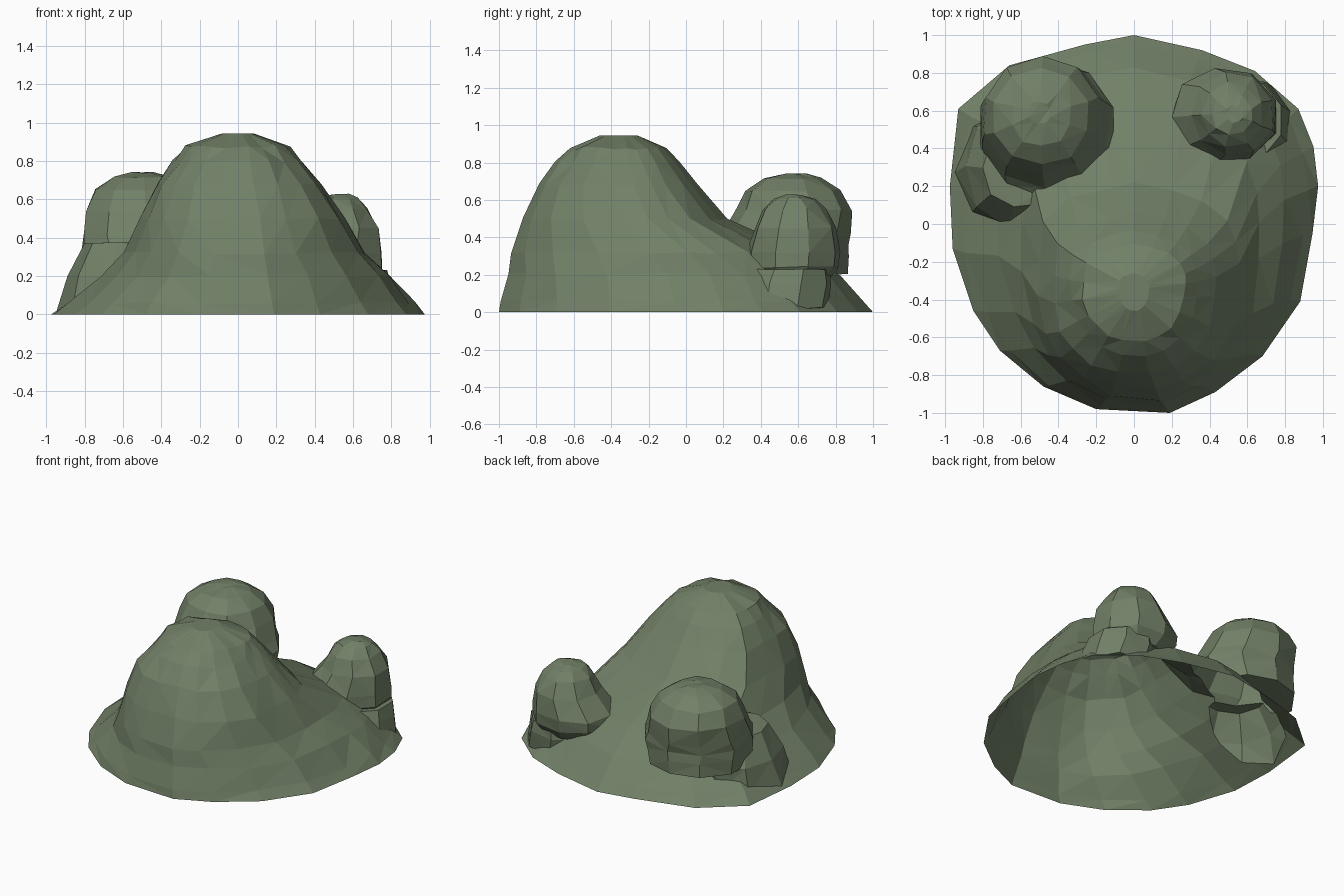
import bpy, bmesh, random
from math import cos, sin, atan2, tau

if "Cube" in bpy.data.objects:
    bpy.data.objects.remove(bpy.data.objects["Cube"])
random.seed(4)

moss = bpy.data.materials.new("moss green")
moss.diffuse_color = (0.165, 0.215, 0.135, 1)
moss.use_nodes = True
moss.node_tree.nodes["Principled BSDF"].inputs["Base Color"].default_value = moss.diffuse_color

# ground outline of the mound, walked clockwise from the back
OUTLINE = [(0, 1), (.36, .92), (.64, .81), (.87, .61), (.95, .41), (.975, .2), (.945, -.05),
           (.88, -.41), (.68, -.7), (.43, -.89), (.19, -1), (-.2, -.98), (-.48, -.86),
           (-.71, -.67), (-.85, -.46), (-.96, -.13), (-.975, .2), (-.93, .61), (-.66, .84), (-.26, .95)]


def loft(name, rings):
    """Closed solid from a stack of equal-length rings."""
    bm = bmesh.new()
    rows = [[bm.verts.new(p) for p in ring] for ring in rings]
    n = len(rows[0])
    for a, b in zip(rows, rows[1:]):
        for i in range(n):
            j = (i + 1) % n
            bm.faces.new((a[i], a[j], b[j], b[i]))
    bm.faces.new(rows[0])
    bm.faces.new(rows[-1])
    bmesh.ops.triangulate(bm, faces=bm.faces[:])
    bmesh.ops.recalc_face_normals(bm, faces=bm.faces[:])
    me = bpy.data.meshes.new(name)
    bm.to_mesh(me)
    bm.free()
    me.materials.append(moss)
    ob = bpy.data.objects.new(name, me)
    bpy.context.collection.objects.link(ob)
    return ob


def wobble(a):
    return random.uniform(-a, a)


# main mound: height, left width, right width, front y, back y, squareness of the front corners
LEVELS = [(0, .975, .975, -1, 1, 0), (.06, .90, .92, -.985, .945, 0), (.2, .72, .80, -.945, .83, .02),
          (.32, .59, .67, -.915, .62, .06), (.5, .50, .55, -.85, .22, .08),
          (.68, .42, .43, -.78, .06, .08), (.8, .335, .335, -.69, -.04, .04),
          (.875, .27, .27, -.62, -.11, .02), (.945, .08, .08, -.46, -.26, 0)]
rings = []
for z, wl, wr, f, b, k in LEVELS:
    j = 0 if z in (0, .945) else .008
    ring = []
    for x, y in OUTLINE:
        s = 1 + (k * abs(sin(2 * atan2(y, x))) if y < 0 else 0)
        ring.append((s * x / .975 * (wl if x < 0 else wr) + wobble(j),
                     (f + b) / 2 + s * y * (b - f) / 2 + wobble(j), z + wobble(j)))
    rings.append(ring)
mound = loft("rocky_mound", rings)


# boulders and shoulders: rings of (height, x radius, y radius, drift of the centre in x and y)
def boulder(name, cx, cy, sides, levels):
    rings = []
    for z, rx, ry, dx, dy in levels:
        rings.append([(cx + dx + rx * cos(tau * (i + .5) / sides) + wobble(.008),
                       cy + dy + ry * sin(tau * (i + .5) / sides) + wobble(.008),
                       z + wobble(.006)) for i in range(sides)])
    return loft(name, rings)


parts = [
    # earth shoulders that carry the boulders
    boulder("left_shoulder", -.62, .28, 9,
            [(.02, .33, .36, .01, 0), (.2, .27, .33, 0, .03), (.37, .20, .22, .02, .02)]),
    boulder("right_shoulder", .57, .53, 9,
            [(.02, .25, .25, .03, -.02), (.15, .25, .25, 0, 0), (.23, .22, .23, 0, .02)]),
    boulder("large_boulder", -.49, .57, 10,
            [(.2, .335, .34, .01, -.04), (.3, .355, .36, .02, -.055), (.36, .365, .375, .03, -.07),
             (.42, .345, .345, .015, -.04), (.54, .315, .315, 0, 0), (.65, .26, .26, 0, 0),
             (.715, .16, .16, 0, 0), (.738, .06, .06, -.01, .02)]),
    boulder("small_boulder", .52, .58, 9,
            [(.16, .22, .18, -.02, 0), (.24, .29, .25, -.04, -.01), (.32, .285, .26, -.04, -.01),
             (.45, .22, .22, 0, 0), (.55, .165, .17, 0, 0), (.605, .11, .11, 0, 0),
             (.625, .045, .045, .01, 0)]),
]

# fuse everything into one shell
for ob in parts:
    m = mound.modifiers.new("fuse", 'BOOLEAN')
    m.operation = 'UNION'
    m.solver = 'EXACT'
    m.object = ob
fused = bpy.data.meshes.new_from_object(mound.evaluated_get(bpy.context.evaluated_depsgraph_get()))
mound.modifiers.clear()
mound.data = fused
for ob in parts:
    bpy.data.objects.remove(ob)

# open the underside
bm = bmesh.new()
bm.from_mesh(fused)
under = [f for f in bm.faces if all(v.co.z < .002 for v in f.verts)]
bmesh.ops.delete(bm, geom=under, context='FACES')
for f in bm.faces:
    f.smooth = False
    f.material_index = 0
bm.to_mesh(fused)
bm.free()
